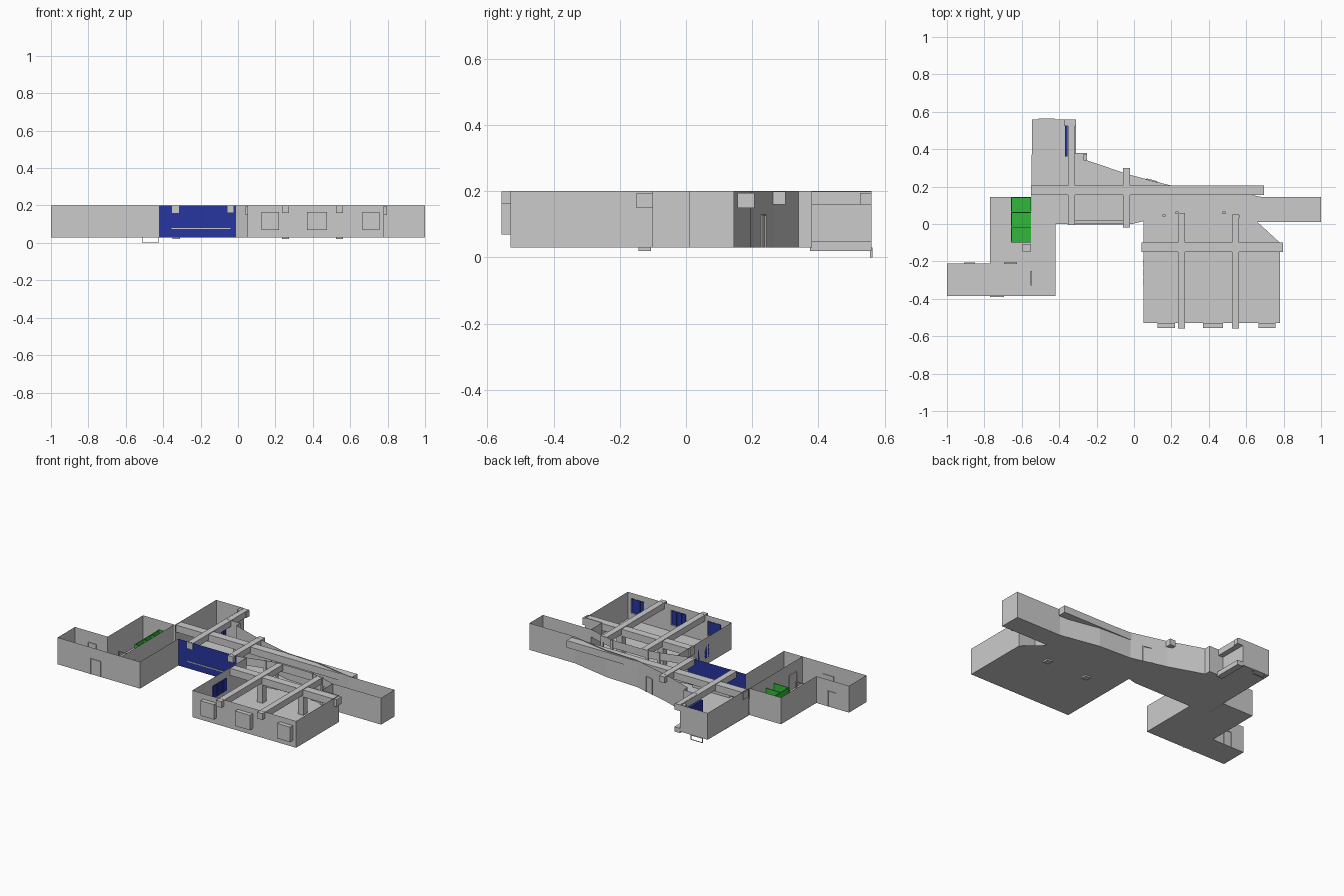
import bpy, bmesh, math
from mathutils import Vector

if "Cube" in bpy.data.objects:
    bpy.data.objects.remove(bpy.data.objects["Cube"])

FLOOR, TOP = 0.03, 0.20

def material(name, rgba):
    m = bpy.data.materials.new(name)
    m.diffuse_color = rgba
    m.use_nodes = True
    m.node_tree.nodes["Principled BSDF"].inputs["Base Color"].default_value = m.diffuse_color
    return m

BLUE = material("blue_paint", (0.02, 0.035, 0.35, 1))
GREEN = material("green_paint", (0.03, 0.48, 0.04, 1))

def finish(name, bm, mat=None):
    me = bpy.data.meshes.new(name)
    bm.to_mesh(me)
    bm.free()
    ob = bpy.data.objects.new(name, me)
    bpy.context.collection.objects.link(ob)
    if mat:
        me.materials.append(mat)
    return ob

def wall(name, pts, z0=FLOOR, z1=TOP, mat=None):
    """Thin upright sheet following a plan polyline."""
    bm = bmesh.new()
    lo = [bm.verts.new((x, y, z0)) for x, y in pts]
    hi = [bm.verts.new((x, y, z1)) for x, y in pts]
    for i in range(len(pts) - 1):
        bm.faces.new((lo[i], lo[i + 1], hi[i + 1], hi[i]))
    return finish(name, bm, mat)

def floor(name, pts, z=FLOOR):
    bm = bmesh.new()
    bm.faces.new([bm.verts.new((x, y, z)) for x, y in pts])
    bmesh.ops.triangulate(bm, faces=bm.faces[:])
    return finish(name, bm)

def box(name, x, y, z, mat=None):
    bm = bmesh.new()
    bmesh.ops.create_cube(bm, size=1)
    for v in bm.verts:
        v.co = Vector([(r[0] + r[1]) / 2 + c * (r[1] - r[0])
                       for r, c in zip((x, y, z), v.co)])
    return finish(name, bm, mat)

def door(name, a, b, z0=FLOOR, z1=0.13, t=0.004):
    """Slim door frame standing in the wall between plan points a and b."""
    a, b = Vector(a), Vector(b)
    d = (b - a).normalized()
    ang = math.atan2(d.y, d.x)
    w = (b - a).length
    bm = bmesh.new()
    parts = [(0, z0, t, z1), (w - t, z0, w, z1), (0, z1 - t, w, z1)]
    for u0, v0, u1, v1 in parts:
        vs = bmesh.ops.create_cube(bm, size=1)["verts"]
        for v in vs:
            u = (u0 + u1) / 2 + v.co.x * (u1 - u0)
            s = v.co.y * 0.008
            v.co = (a.x + math.cos(ang) * u - math.sin(ang) * s,
                    a.y + math.sin(ang) * u + math.cos(ang) * s,
                    (v0 + v1) / 2 + v.co.z * (v1 - v0))
    return finish(name, bm)

# Hall outline, north and south sides
north = [(-0.25, 0.38), (-0.25, 0.34), (-0.03, 0.265), (0.2, 0.205),
         (0.42, 0.195), (0.68, 0.145), (1, 0.145)]
arc = [(0.05, 0.015), (0.16, 0.045), (0.23, 0.06), (0.48, 0.06), (0.56, 0.04), (0.66, 0.01)]

# Floors
floor("hall_floor", [(-0.55, 0), (-0.01, 0)] + arc + [(1, 0.01)] + north[::-1]
      + [(-0.31, 0.38), (-0.31, 0.56), (-0.545, 0.56)])
floor("passage_floor", [(-0.55, -0.385), (-0.42, -0.385), (-0.42, 0), (-0.55, 0)])
floor("west_room_floor", [(-1, -0.385), (-0.55, -0.385), (-0.55, -0.21), (-1, -0.21)])
floor("washroom_floor", [(-0.77, -0.21), (-0.55, -0.21), (-0.55, 0.145), (-0.77, 0.145)])
floor("big_room_floor", [(0.05, -0.53), (0.78, -0.53), (0.78, -0.1), (0.66, -0.1)]
      + arc[::-1])

# Hall walls
wall("hall_north_wall", [(-0.35, 0.38), (-0.31, 0.38)] + north)
wall("hall_east_wall", [(1, 0.145), (1, 0.01), (0.66, 0.01)])
wall("hall_blue_wall", [(-0.42, 0), (-0.01, 0)], mat=BLUE)
wall("hall_corner_wall", [(-0.01, 0), arc[0]])
wall("hall_west_wall", [(-0.545, 0.145), (-0.545, 0.56), (-0.35, 0.56)])
wall("alcove_wall", [(-0.35, 0.56), (-0.35, 0.38)])

# West wing walls
wall("passage_wall", [(-0.42, 0), (-0.42, -0.385), (-1, -0.385), (-1, -0.21), (-0.77, -0.21)])
wall("washroom_outer_wall", [(-0.77, -0.21), (-0.77, 0.145), (-0.55, 0.145)])
wall("washroom_inner_wall", [(-0.55, 0.145), (-0.55, -0.385)])

# Big room walls; the curved side is open between sill and lintel
wall("big_room_west_wall", [(0.05, -0.53), (0.05, 0.015)])
wall("big_room_east_wall", [(0.78, -0.53), (0.78, -0.1), (0.66, -0.1), (0.66, 0.01)])
wall("curved_sill", arc, FLOOR, 0.07)
wall("curved_lintel", arc, 0.15, TOP)
for i, (x, y) in enumerate(arc[1:-1]):
    box(f"curved_wall_post_{i}", (x - 0.008, x + 0.008), (y - 0.006, y + 0.006), (FLOOR, TOP))

# Front wall with three bay windows
bays = [(0.125, 0.22), (0.37, 0.475), (0.665, 0.757)]
Z0, Z1, YF, YB = 0.07, 0.165, -0.53, -0.557
wall("front_wall_base", [(0.05, YF), (0.78, YF)], FLOOR, Z0)
wall("front_wall_head", [(0.05, YF), (0.78, YF)], Z1, TOP)
edges = [0.05] + [e for b in bays for e in b] + [0.78]
for i in range(0, len(edges), 2):
    wall(f"front_wall_pier_{i // 2}", [(edges[i], YF), (edges[i + 1], YF)], Z0, Z1)
for i, (a, b) in enumerate(bays):
    wall(f"bay_shell_{i}", [(a, YF), (a, YB), (b, YB), (b, YF)], Z0, Z1)
    for z in (Z0, Z1):
        floor(f"bay_board_{i}", [(a, YF), (b, YF), (b, YB), (a, YB)], z)
    box(f"bay_blue_pane_{i}", (a + 0.005, b - 0.005), (-0.536, -0.533), (Z0 + 0.004, Z1 - 0.004), BLUE)
    for k in (1, 2):
        x = a + (b - a) * k / 3
        box(f"bay_mullion_{i}_{k}", (x - 0.002, x + 0.002), (-0.533, -0.53), (Z0, Z1), BLUE)
for k in range(3):
    y = -0.33 + 0.05 * k
    box(f"side_blue_panel_{k}", (0.05, 0.054), (y, y + 0.04), (0.07, 0.15), BLUE)

# Ceiling beams
box("hall_long_beam", (-0.55, 0.695), (0.155, 0.207), (0.15, 0.195))
box("big_room_cross_beam", (0.04, 0.797), (-0.15, -0.1), (0.15, 0.195))
for i, (x, y0, y1) in enumerate([(0.255, -0.558, 0.06), (0.543, -0.558, 0.05),
                                 (-0.335, -0.005, 0.56), (-0.04, -0.02, 0.3)]):
    box(f"cross_beam_{i}", (x - 0.019, x + 0.019), (y0, y1), (0.16, 0.199))

# Columns passing slightly under the floor
for i, x in enumerate((0.255, 0.543)):
    box(f"column_{i}", (x - 0.019, x + 0.019), (-0.144, -0.106), (0.02, 0.16))

# Alcove on the north end: sill, return, and blue board
box("alcove_sill", (-0.35, -0.31), (0.375, 0.56), (0.02, 0.05))
box("alcove_return", (-0.375, -0.31), (0.525, 0.56), (0.16, 0.195))
box("alcove_step", (-0.27, -0.25), (0.34, 0.375), (FLOOR, 0.075))
box("alcove_blue_board", (-0.37, -0.355), (0.36, 0.53), (0.07, 0.16), BLUE)

# Shelf along the blue wall
box("blue_wall_bench", (-0.32, -0.06), (0.002, 0.022), (FLOOR, 0.075))
box("blue_wall_rail", (-0.355, -0.04), (-0.004, 0.0), (0.073, 0.079))

# Green washroom stalls and basin
box("stall_base", (-0.657, -0.552), (-0.1, 0.143), (0.031, 0.035), GREEN)
for i in range(4):
    y = -0.1 + 0.08 * i
    box(f"stall_divider_{i}", (-0.657, -0.552), (y, y + 0.004), (0.035, 0.14), GREEN)
    if i < 3:
        box(f"stall_door_{i}", (-0.657, -0.652), (y + 0.006, y + 0.078), (0.04, 0.14), GREEN)
box("basin", (-0.597, -0.552), (-0.148, -0.108), (0.07, 0.1))

# Door frames
for i, (a, b) in enumerate([((-0.91, -0.21), (-0.85, -0.21)), ((-0.695, -0.21), (-0.625, -0.21)),
                            ((-0.77, -0.385), (-0.695, -0.385)), ((-0.55, -0.33), (-0.55, -0.25)),
                            ((0.066, 0.24), (0.124, 0.225))]):
    door(f"door_frame_{i}", a, b)
door("low_outer_frame", (-0.425, 0.56), (-0.51, 0.56), 0.0, 0.03, 0.002)
box("low_outer_frame_sill", (-0.51, -0.425), (0.557, 0.563), (0.0, 0.002))
